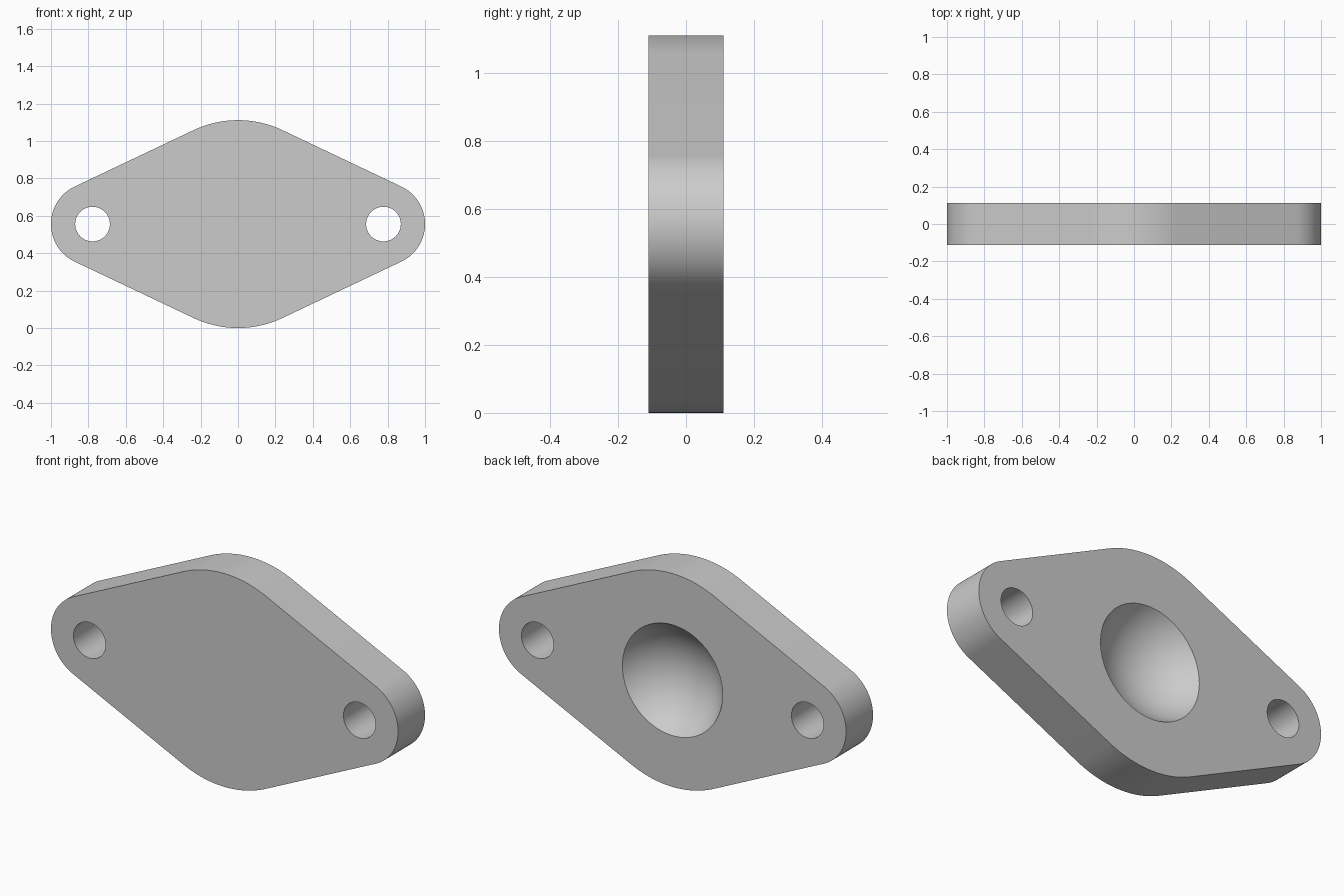
import bpy, bmesh, math

old = bpy.data.objects.get("Cube")
if old:
    bpy.data.objects.remove(old, do_unlink=True)

# Main dimensions
THICK = 2 / 9
END_R, MID_R = 2 / 9, 5 / 9
HOLE_X, HOLE_R = 7 / 9, 0.0926
DISH_R = 1 / 3
MID_Z = MID_R

# Material
grey = bpy.data.materials.new("light_grey")
grey.use_nodes = True
colour = (0.6, 0.6, 0.6, 1)
grey.diffuse_color = colour
grey.node_tree.nodes["Principled BSDF"].inputs["Base Color"].default_value = colour


def arc(cx, radius, start, end, steps):
    """Points of an arc around (cx, MID_Z), both ends included."""
    angles = [start + (end - start) * i / steps for i in range(steps + 1)]
    return [(cx + radius * math.cos(a), MID_Z + radius * math.sin(a)) for a in angles]


# Plate outline: small end arcs joined to large middle arcs by tangent lines
t = math.acos((MID_R - END_R) / HOLE_X)
outline = (arc(HOLE_X, END_R, -t, t, 40)
           + arc(0, MID_R, t, math.pi - t, 24)
           + arc(-HOLE_X, END_R, math.pi - t, math.pi + t, 40)
           + arc(0, MID_R, math.pi + t, 2 * math.pi - t, 24))

bm = bmesh.new()
face = bm.faces.new([bm.verts.new((x, -THICK / 2, z)) for x, z in outline])
side = bmesh.ops.extrude_face_region(bm, geom=[face])["geom"]
bmesh.ops.translate(bm, vec=(0, THICK, 0),
                    verts=[v for v in side if isinstance(v, bmesh.types.BMVert)])
bmesh.ops.recalc_face_normals(bm, faces=bm.faces)
mesh = bpy.data.meshes.new("flange_plate")
bm.to_mesh(mesh)
bm.free()
plate = bpy.data.objects.new("flange_plate", mesh)
bpy.context.collection.objects.link(plate)
mesh.materials.append(grey)


def cut(name):
    """Subtract the active primitive from the plate, then remove it."""
    cutter = bpy.context.object
    cutter.name = name
    cutter.hide_render = True
    cutter.data.materials.append(grey)
    mod = plate.modifiers.new(name, "BOOLEAN")
    mod.operation = "DIFFERENCE"
    mod.solver = "EXACT"
    mod.object = cutter
    bpy.context.view_layer.objects.active = plate
    bpy.ops.object.modifier_apply(modifier=name)
    bpy.data.objects.remove(cutter, do_unlink=True)


# Bolt holes through both ends
for sx in (-1, 1):
    bpy.ops.mesh.primitive_cylinder_add(
        vertices=64, radius=HOLE_R, depth=THICK * 3,
        location=(sx * HOLE_X, 0, MID_Z), rotation=(math.pi / 2, 0, 0))
    cut("bolt_hole")

# Spherical dish in the back face
bpy.ops.mesh.primitive_uv_sphere_add(
    segments=96, ring_count=60, radius=DISH_R,
    location=(0, THICK / 2 + DISH_R / 2 + 0.0005, MID_Z), rotation=(math.pi / 2, 0, 0))
cut("back_dish")

# Smooth curved walls, sharp rims
bpy.ops.object.select_all(action="DESELECT")
plate.select_set(True)
bpy.context.view_layer.objects.active = plate
bpy.ops.object.shade_smooth_by_angle(angle=math.radians(30))
